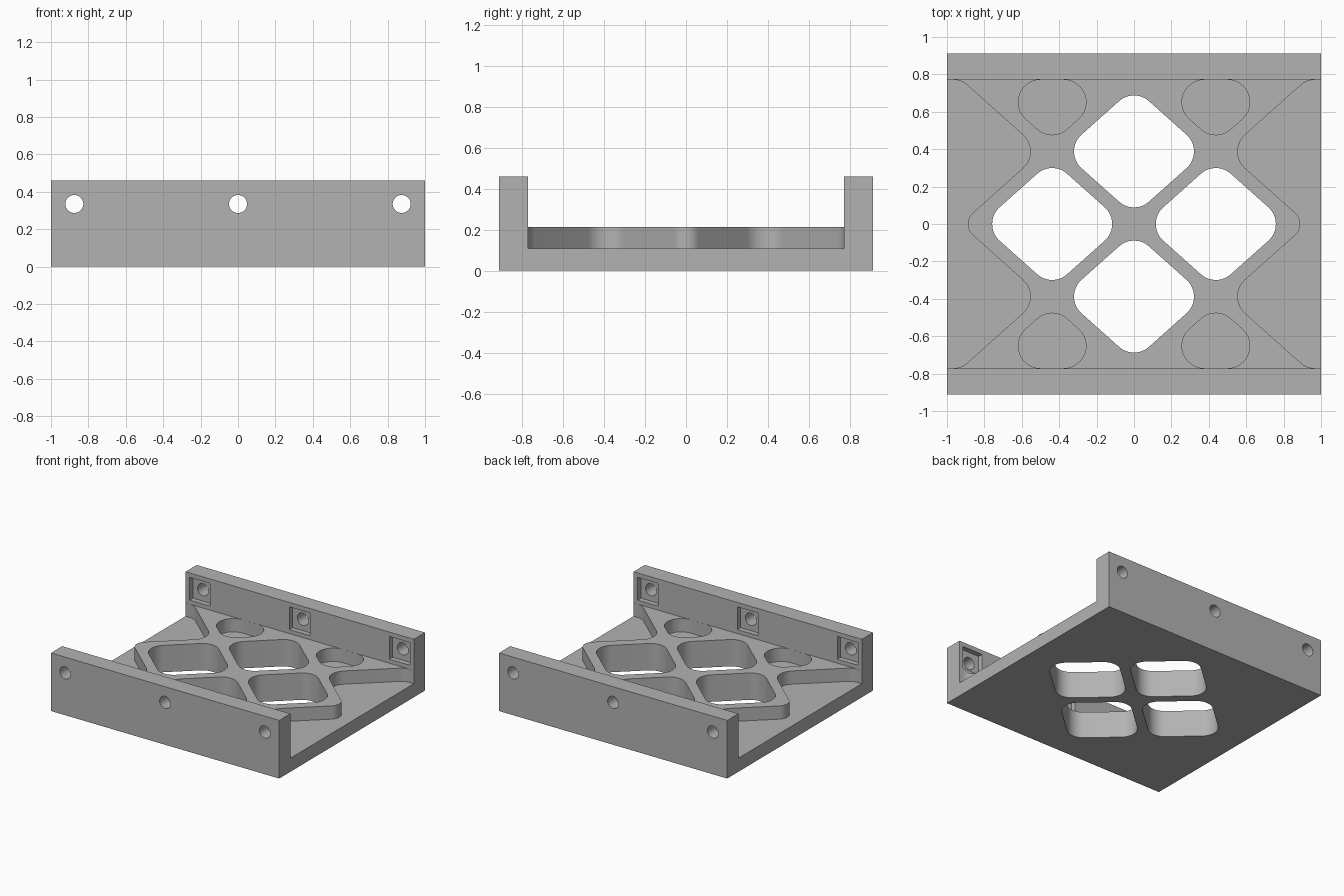
import bpy, bmesh, math
from mathutils import Vector, Matrix

if "Cube" in bpy.data.objects:
    bpy.data.objects.remove(bpy.data.objects["Cube"], do_unlink=True)

HALF_Y, WALL_IN, HEIGHT = 0.912, 0.772, 0.46
FLOOR, RIB_TOP = 0.108, 0.213
CELL_X, CELL_Y = 0.4375, 0.388      # lattice pitch
HALF_A, HALF_B = 0.381, 0.34        # sharp half-diagonals of one cell
R = 0.12                            # cell corner radius
BOLT_Z, BOLT_R, NUT = 0.335, 0.048, 0.18
EDGE = WALL_IN - 0.0005

grey = bpy.data.materials.new("mid_grey")
grey.use_nodes = True
grey.diffuse_color = (0.45, 0.45, 0.45, 1)
grey.node_tree.nodes["Principled BSDF"].inputs["Base Color"].default_value = (0.45, 0.45, 0.45, 1)


def rounded(corners, steps=12):
    """Outline with arcs at the corners; each corner is (x, y, radius)."""
    out = []
    for i, (x, y, r) in enumerate(corners):
        p = Vector((x, y))
        if r == 0:
            out.append(p)
            continue
        a = (Vector(corners[i - 1][:2]) - p).normalized()
        b = (Vector(corners[(i + 1) % len(corners)][:2]) - p).normalized()
        half = a.angle(b) / 2
        centre = p + (a + b).normalized() * r / math.sin(half)
        start = p + a * r / math.tan(half) - centre
        end = p + b * r / math.tan(half) - centre
        sweep = start.angle_signed(end)     # clockwise positive
        for k in range(steps + 1):
            out.append(centre + Matrix.Rotation(-sweep * k / steps, 2) @ start)
    return out


def prism(bm, outline, low, high):
    """Extrude a flat outline from z = low to z = high."""
    face = bm.faces.new([bm.verts.new((p[0], p[1], low)) for p in outline])
    moved = bmesh.ops.extrude_face_region(bm, geom=[face])["geom"]
    verts = [g for g in moved if isinstance(g, bmesh.types.BMVert)]
    bmesh.ops.translate(bm, verts=verts, vec=(0, 0, high - low))


def make(name, bm):
    bmesh.ops.recalc_face_normals(bm, faces=bm.faces)
    mesh = bpy.data.meshes.new(name)
    bm.to_mesh(mesh)
    bm.free()
    ob = bpy.data.objects.new(name, mesh)
    bpy.context.collection.objects.link(ob)
    return ob


# Channel body: U profile extruded along x
bm = bmesh.new()
side = [(-HALF_Y, 0), (HALF_Y, 0), (HALF_Y, HEIGHT), (WALL_IN, HEIGHT),
        (WALL_IN, RIB_TOP), (-WALL_IN, RIB_TOP), (-WALL_IN, HEIGHT), (-HALF_Y, HEIGHT)]
prism(bm, side, -1, 1)
# profile (y, z) and extrusion along x
for v in bm.verts:
    v.co = (v.co.z, v.co.x, v.co.y)
body = make("lattice_channel_bracket", bm)
body.data.materials.append(grey)

# Cutters: through cells, blind pockets and nut recesses
bm = bmesh.new()
for cx, cy in [(CELL_X, 0), (-CELL_X, 0), (0, CELL_Y), (0, -CELL_Y)]:
    diamond = [(cx + HALF_A, cy, R), (cx, cy + HALF_B, R),
               (cx - HALF_A, cy, R), (cx, cy - HALF_B, R)]
    prism(bm, rounded(diamond), -0.1, RIB_TOP + 0.02)

slope = HALF_B / HALF_A
reach = (EDGE - 2 * CELL_Y + HALF_B) / slope
inner_x = 2 * CELL_X - HALF_A
wall_x = inner_x + (EDGE - CELL_Y) / slope
tip_x = inner_x + CELL_Y / slope
for s in (1, -1):
    # open side pockets
    pocket = [(1.2, EDGE, 0), (wall_x, EDGE, R), (inner_x, CELL_Y, R), (tip_x, 0, 0.08),
              (inner_x, -CELL_Y, R), (wall_x, -EDGE, R), (1.2, -EDGE, 0)]
    prism(bm, rounded([(s * x, y, r) for x, y, r in pocket]), FLOOR, RIB_TOP + 0.02)
    for t in (1, -1):
        # blind pockets against the walls
        blind = [(s * CELL_X - reach, t * EDGE, R), (s * CELL_X + reach, t * EDGE, R),
                 (s * CELL_X, t * (2 * CELL_Y - HALF_B), R)]
        prism(bm, rounded(blind), FLOOR, RIB_TOP + 0.02)
for x in (-0.875, 0, 0.875):
    for t in (1, -1):
        # square nut recess in the inner wall face
        box = Matrix.Translation((x, t * WALL_IN, BOLT_Z)) @ Matrix.Diagonal((NUT, 0.08, NUT, 1))
        bmesh.ops.create_cube(bm, size=1, matrix=box)
pocket_cutter = make("pocket_cutter", bm)

# Cutters: bolt holes through both walls
bm = bmesh.new()
for x in (-0.875, 0, 0.875):
    place = Matrix.Translation((x, 0, BOLT_Z)) @ Matrix.Rotation(math.pi / 2, 4, 'X')
    bmesh.ops.create_cone(bm, cap_ends=True, segments=40, radius1=BOLT_R, radius2=BOLT_R,
                          depth=2.2, matrix=place)
bolt_cutter = make("bolt_cutter", bm)

bpy.ops.object.select_all(action='DESELECT')
bpy.context.view_layer.objects.active = body
body.select_set(True)
for cutter in (pocket_cutter, bolt_cutter):
    cutter.hide_render = True
    mod = body.modifiers.new(cutter.name, 'BOOLEAN')
    mod.operation, mod.solver, mod.object = 'DIFFERENCE', 'EXACT', cutter
    bpy.ops.object.modifier_apply(modifier=mod.name)
    bpy.data.objects.remove(cutter, do_unlink=True)
bpy.ops.object.shade_smooth_by_angle(angle=math.radians(25))
